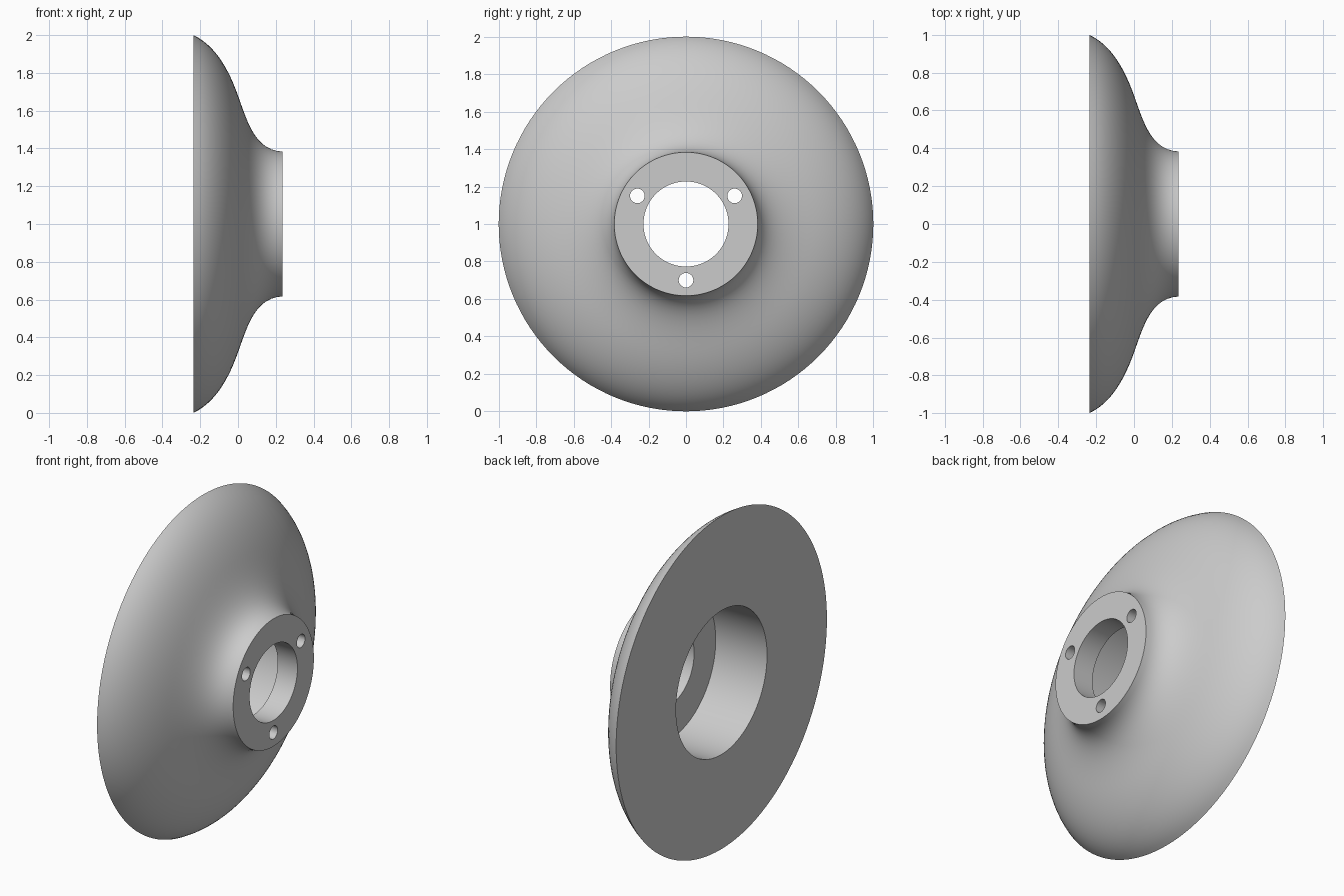
import bpy, bmesh, math
from mathutils import Matrix, Vector
from mathutils.geometry import interpolate_bezier

cube = bpy.data.objects.get("Cube")
if cube:
    bpy.data.objects.remove(cube, do_unlink=True)

SEGMENTS = 128
HALF = 0.236       # half of the thickness along x
FLOOR = 0.105      # where the wide rear bore stops
BORE, HOLE = 0.432, 0.227

grey = bpy.data.materials.new("plain_grey")
grey.use_nodes = True
colour = (0.6, 0.6, 0.6, 1)
grey.diffuse_color = colour
grey.node_tree.nodes["Principled BSDF"].inputs["Base Color"].default_value = colour


def make_object(name, bm):
    bmesh.ops.recalc_face_normals(bm, faces=bm.faces)
    mesh = bpy.data.meshes.new(name)
    bm.to_mesh(mesh)
    bm.free()
    mesh.materials.append(grey)
    obj = bpy.data.objects.new(name, mesh)
    bpy.context.collection.objects.link(obj)
    return obj


def curve(*points):
    return interpolate_bezier(*[Vector((x, r, 0)) for x, r in points], 14)


# Closed cross-section as (x, radius): flared outside, then stepped bore
outer = curve((-HALF, 1), (-0.12, 0.945), (-0.05, 0.82), (0, 0.68))
outer += curve((0, 0.68), (0.05, 0.54), (0.09, 0.39), (HALF, 0.383))[1:]
section = [(p.x, p.y) for p in outer]
section += [(HALF, HOLE), (FLOOR, HOLE), (FLOOR, BORE), (-HALF, BORE)]

# Flared hub: revolve the section around the x axis
bm = bmesh.new()
rings = []
for i in range(SEGMENTS):
    a = math.tau * i / SEGMENTS
    rings.append([bm.verts.new((x, r * math.cos(a), 1 + r * math.sin(a)))
                  for x, r in section])
for i, ring in enumerate(rings):
    after = rings[(i + 1) % SEGMENTS]
    for j in range(len(section)):
        k = (j + 1) % len(section)
        bm.faces.new((ring[j], ring[k], after[k], after[j]))
hub = make_object("flared_hub", bm)

# Three bolt holes through the front flange
bm = bmesh.new()
for degrees in (-90, 30, 150):
    a = math.radians(degrees)
    place = Matrix.Translation((0.17, 0.3 * math.cos(a), 1 + 0.3 * math.sin(a)))
    bmesh.ops.create_cone(bm, cap_ends=True, segments=32, radius1=0.039,
                          radius2=0.039, depth=0.3,
                          matrix=place @ Matrix.Rotation(math.pi / 2, 4, "Y"))
cutter = make_object("bolt_hole_cutter", bm)
cutter.hide_render = True

drill = hub.modifiers.new("bolt_holes", "BOOLEAN")
drill.operation = "DIFFERENCE"
drill.solver = "EXACT"
drill.object = cutter

bpy.ops.object.select_all(action="DESELECT")
hub.select_set(True)
bpy.context.view_layer.objects.active = hub
bpy.ops.object.modifier_apply(modifier=drill.name)
bpy.data.objects.remove(cutter, do_unlink=True)
bpy.ops.object.shade_smooth_by_angle(angle=math.radians(30))
